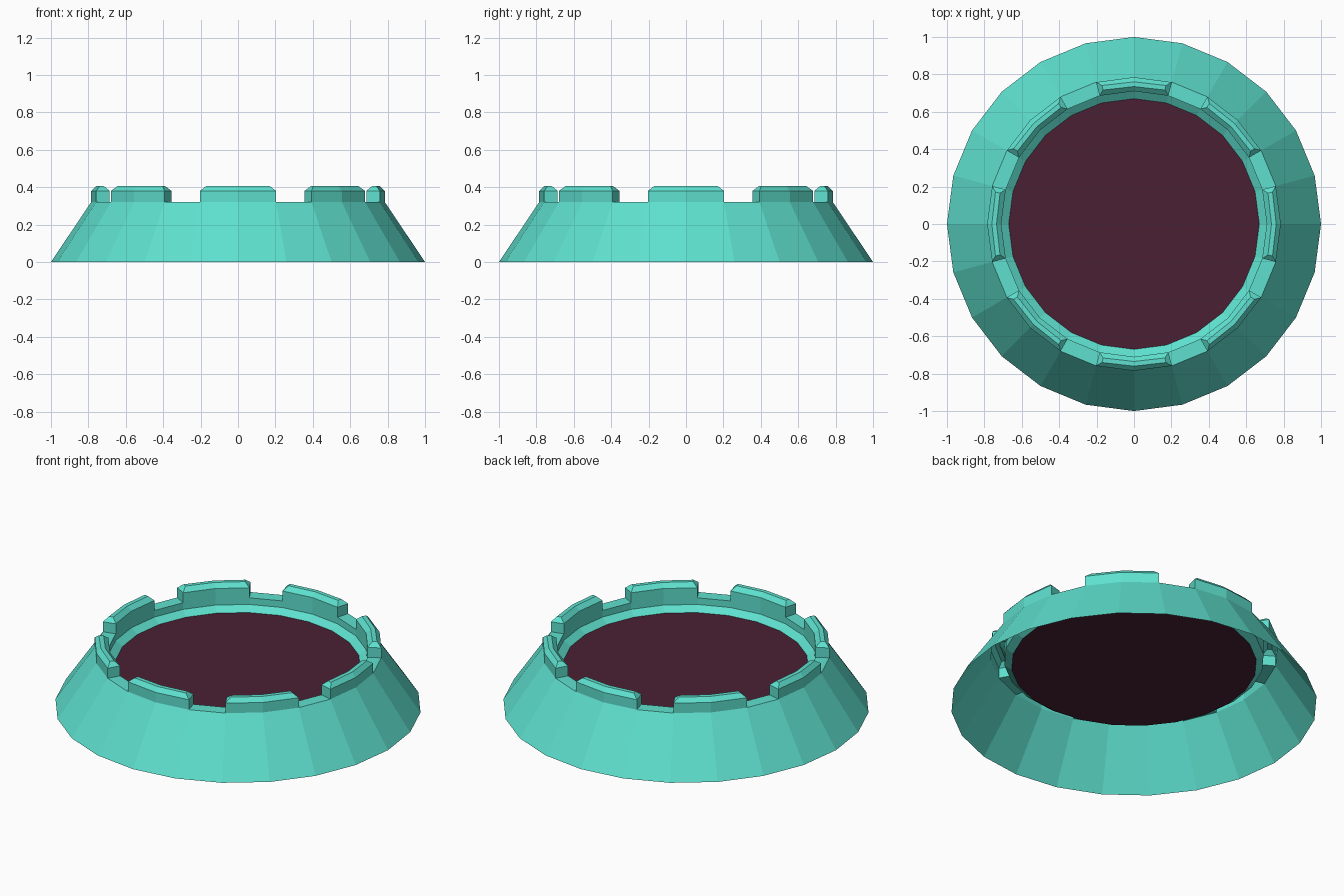
import bpy, bmesh
from math import radians, cos, sin

if "Cube" in bpy.data.objects:
    bpy.data.objects.remove(bpy.data.objects["Cube"])

SIDES = 24
STEP = 360 / SIDES
INSET = 2.0  # end chamfer of each raised block, in degrees


def material(name, rgb):
    # sRGB to linear
    lin = [((c + 0.055) / 1.055) ** 2.4 for c in rgb]
    m = bpy.data.materials.new(name)
    m.diffuse_color = (*lin, 1)
    m.use_nodes = True
    m.node_tree.nodes["Principled BSDF"].inputs["Base Color"].default_value = m.diffuse_color
    return m


def polar(r, z, deg):
    return (r * cos(radians(deg)), r * sin(radians(deg)), z)


def add_face(bm, points):
    bm.faces.new([bm.verts.new(p) for p in points])


def add_strip(bm, left, right):
    """Quads between two profiles given as lists of (r, z, angle)."""
    for i in range(len(left) - 1):
        add_face(bm, [polar(*p) for p in (left[i], right[i], right[i + 1], left[i + 1])])


def finish(bm, name, mat):
    bmesh.ops.remove_doubles(bm, verts=bm.verts, dist=0.0005)
    mesh = bpy.data.meshes.new(name)
    bm.to_mesh(mesh)
    bm.free()
    mesh.materials.append(mat)
    obj = bpy.data.objects.new(name, mesh)
    bpy.context.collection.objects.link(obj)
    return obj


teal = material("teal", (0.37, 0.88, 0.81))
maroon = material("dark_maroon", (0.29, 0.125, 0.2))

# Profiles from the foot, over the rim, down to the floor
foot = [(1.0, 0.0), (0.785, 0.32)]
inner = [(0.71, 0.32), (0.71, 0.28), (0.67, 0.25)]
block = [(0.785, 0.38), (0.76, 0.405), (0.735, 0.405), (0.71, 0.38)]


def block_profile(deg, shift=0):
    """Full profile through a raised block; its top is shifted at the ends."""
    tops = [(r, z, deg + (shift if z > 0.4 else 0)) for r, z in block]
    return ([(r, z, deg) for r, z in foot] + tops + [(r, z, deg) for r, z in inner])


def block_end(bm, deg, shift):
    """Upright end and chamfer closing one end of a raised block."""
    p = [polar(*q) for q in block_profile(deg, shift)]
    for f in ([p[1], p[6], p[5], p[2]], [p[2], p[5], p[4], p[3]]):
        add_face(bm, f if shift < 0 else f[::-1])


# Sloped wall with eight raised blocks and notches between them
bm = bmesh.new()
for k in range(8):
    mid = k * 45
    a, b, c = mid - STEP, mid + STEP, mid + 2 * STEP
    add_strip(bm, block_profile(a, INSET), block_profile(mid))
    add_strip(bm, block_profile(mid), block_profile(b, -INSET))
    block_end(bm, a, INSET)
    block_end(bm, b, -INSET)
    notch = foot + inner
    add_strip(bm, [(r, z, b) for r, z in notch], [(r, z, c) for r, z in notch])
finish(bm, "notched_wall", teal)

# Dark floor disc
bm = bmesh.new()
add_face(bm, [polar(0.67, 0.25, i * STEP) for i in range(SIDES)])
finish(bm, "floor_disc", maroon)
